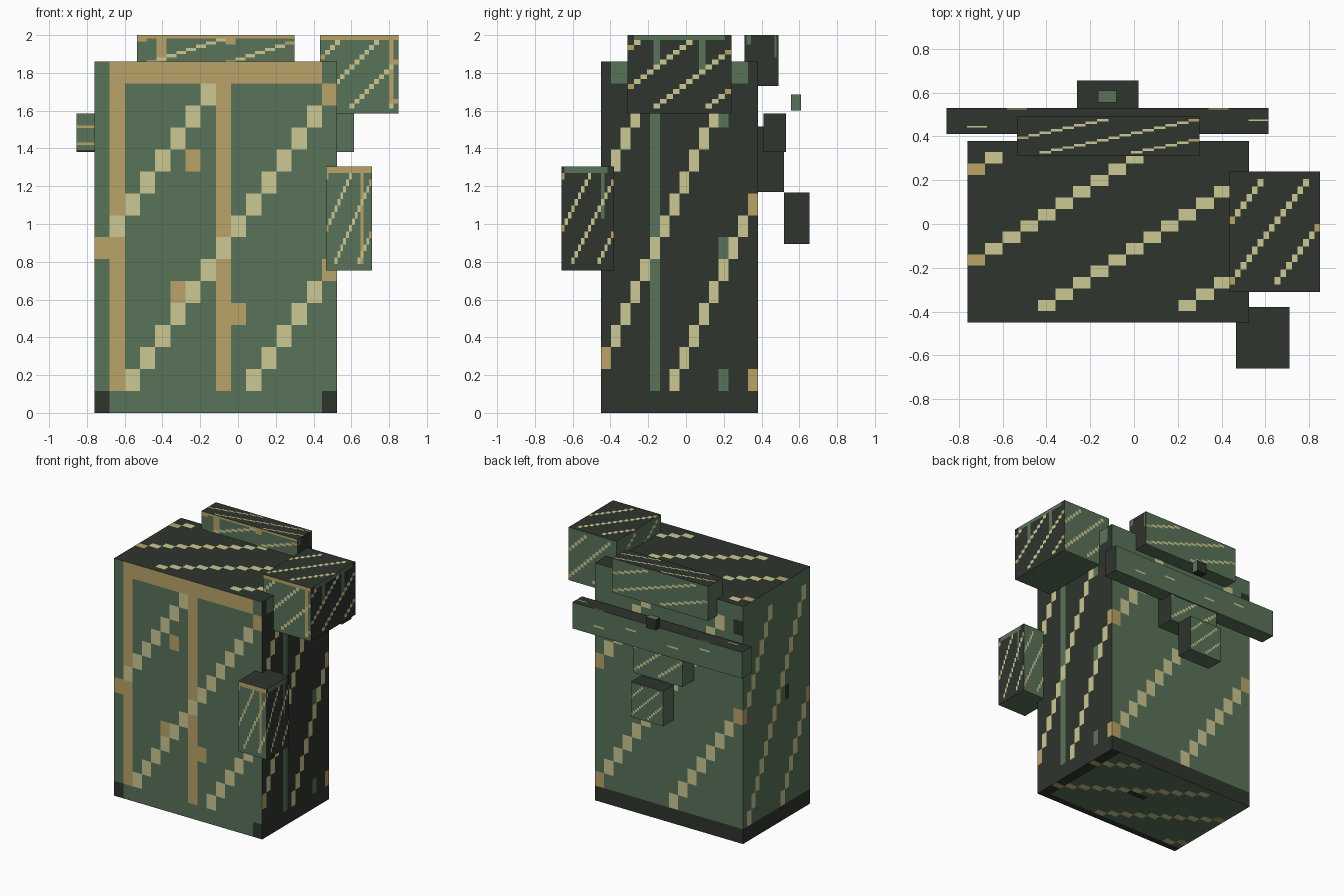
import bpy
import bmesh
from mathutils import Vector

cube = bpy.data.objects.get("Cube")
if cube:
    bpy.data.objects.remove(cube, do_unlink=True)

N = 16  # painted cells along each side of a face
GREEN, DARK, TAN, CREAM = range(4)


def linear(v):
    v /= 255
    return v / 12.92 if v <= 0.04045 else ((v + 0.055) / 1.055) ** 2.4


def make_material(name, rgb):
    m = bpy.data.materials.new(name)
    col = tuple(linear(v) for v in rgb) + (1.0,)
    m.diffuse_color = col
    m.use_nodes = True
    bsdf = m.node_tree.nodes["Principled BSDF"]
    bsdf.inputs["Base Color"].default_value = col
    bsdf.inputs["Roughness"].default_value = 0.9
    return m


MATERIALS = [
    make_material("moss_green", (90, 115, 90)),
    make_material("dark_olive", (46, 53, 45)),
    make_material("tan_trim", (186, 164, 106)),
    make_material("cream_stripe", (203, 200, 146)),
]

# Each side: corner choice (0 = min, 1 = max), across axis and up axis
SIDES = {
    "front": ((0, 0, 0), (1, 0, 0), (0, 0, 1)),
    "back": ((1, 1, 0), (-1, 0, 0), (0, 0, 1)),
    "right": ((1, 0, 0), (0, 1, 0), (0, 0, 1)),
    "left": ((0, 1, 0), (0, -1, 0), (0, 0, 1)),
    "top": ((0, 0, 1), (1, 0, 0), (0, 1, 0)),
    "bottom": ((1, 0, 0), (-1, 0, 0), (0, 1, 0)),
}
BASE = dict(front=GREEN, back=GREEN, right=DARK, left=GREEN, top=DARK, bottom=GREEN)


def cell_colour(c, r, base, stripe, patches):
    """Diagonal stripe first, then the last matching patch, then the base."""
    if stripe is not None and 0 < r < N - 1 and (c - r) % 8 == stripe:
        return TAN if c in (0, N - 1) else CREAM
    for colour, c0, c1, r0, r1 in reversed(patches):
        if c0 <= c <= c1 and r0 <= r <= r1:
            return colour
    return base


def painted_box(name, lo, hi, stripes=None, patches=None, base=BASE):
    """Box whose sides are cut into cells coloured by rule."""
    stripes, patches = stripes or {}, patches or {}
    bm = bmesh.new()
    size = Vector(hi) - Vector(lo)
    for side, (corner, across, up) in SIDES.items():
        start = Vector([(lo, hi)[k][i] for i, k in enumerate(corner)])
        u, v = Vector(across) * size, Vector(up) * size
        stripe, marks = stripes.get(side), patches.get(side, [])
        n = N if (stripe is not None or marks) else 1
        grid = [[bm.verts.new(start + u * (c / n) + v * (r / n))
                 for c in range(n + 1)] for r in range(n + 1)]
        for r in range(n):
            for c in range(n):
                f = bm.faces.new((grid[r][c], grid[r][c + 1],
                                  grid[r + 1][c + 1], grid[r + 1][c]))
                f.material_index = cell_colour(c, r, base[side], stripe, marks)
    bmesh.ops.remove_doubles(bm, verts=bm.verts, dist=1e-5)
    me = bpy.data.meshes.new(name)
    bm.to_mesh(me)
    bm.free()
    for m in MATERIALS:
        me.materials.append(m)
    ob = bpy.data.objects.new(name, me)
    bpy.context.collection.objects.link(ob)
    return ob


# Main body with trim frame, stripes and dark base edge
painted_box(
    "main_body", (-0.76, -0.45, 0), (0.525, 0.38, 1.86),
    dict(front=1, back=7, right=6, left=0, top=3, bottom=5),
    dict(
        front=[(TAN, 1, 14, 15, 15), (TAN, 1, 1, 1, 14), (TAN, 8, 8, 1, 14),
               (TAN, 6, 6, 11, 11), (TAN, 5, 5, 5, 5), (TAN, 9, 9, 4, 4),
               (DARK, 0, 0, 0, 0), (DARK, 15, 15, 0, 0)],
        right=[(GREEN, 1, 14, 15, 15), (GREEN, 5, 5, 1, 14), (GREEN, 12, 12, 1, 1),
               (GREEN, 12, 12, 7, 7), (GREEN, 12, 12, 13, 13)],
        back=[(DARK, 0, 15, 0, 0), (DARK, 15, 15, 14, 14)],
        left=[(DARK, 0, 15, 0, 0), (DARK, 10, 10, 2, 2), (DARK, 10, 10, 8, 8)],
        bottom=[(DARK, 0, 15, 0, 0), (DARK, 0, 0, 0, 15),
                (DARK, 6, 7, 8, 8), (DARK, 9, 9, 4, 4)],
    ))

# Large block on the upper left shoulder
painted_box(
    "shoulder_block", (0.435, -0.31, 1.585), (0.85, 0.24, 2.0),
    dict(front=5, right=3, top=7, back=7, left=0),
    dict(front=[(TAN, 0, 15, 15, 15), (TAN, 14, 14, 1, 14)],
         right=[(GREEN, 1, 14, 15, 15), (GREEN, 4, 4, 9, 14), (GREEN, 11, 11, 8, 14)]))

# Pouch hanging in front of the body
painted_box(
    "front_pouch", (0.465, -0.66, 0.755), (0.71, -0.38, 1.305),
    dict(front=2, right=2, back=7, left=0),
    dict(front=[(TAN, 0, 15, 15, 15), (TAN, 12, 12, 1, 14)],
         right=[(GREEN, 1, 13, 15, 15), (GREEN, 12, 12, 8, 14)]))

# Long block behind the top edge
painted_box(
    "rear_top_block", (-0.535, 0.31, 1.73), (0.30, 0.49, 2.0),
    dict(front=2, top=1, back=7),
    dict(front=[(TAN, 0, 15, 15, 15), (TAN, 2, 2, 1, 14), (TAN, 9, 9, 13, 14)],
         right=[(GREEN, 1, 2, 13, 15), (GREEN, 14, 14, 9, 15)]))

# Crossbar along the back
painted_box(
    "rear_crossbar", (-0.855, 0.41, 1.38), (0.615, 0.53, 1.585),
    None,
    dict(front=[(TAN, 0, 2, 10, 10), (TAN, 0, 2, 3, 3), (DARK, 0, 1, 0, 0)],
         top=[(TAN, 3, 3, 15, 15), (TAN, 13, 13, 15, 15), (CREAM, 1, 1, 4, 4),
              (CREAM, 15, 15, 8, 8)],
         back=[(CREAM, 2, 2, 5, 5), (CREAM, 5, 5, 9, 9), (CREAM, 9, 9, 6, 6),
               (CREAM, 12, 12, 10, 10)]))

# Stepped blocks under the crossbar
painted_box("rear_upper_step", (-0.335, 0.38, 1.17), (0.09, 0.52, 1.515), dict(back=7))
painted_box("rear_lower_step", (-0.26, 0.52, 0.893), (0.02, 0.655, 1.168), dict(back=7))

# Small knob above the crossbar
painted_box("rear_knob", (-0.165, 0.555, 1.602), (-0.08, 0.61, 1.685),
            base=dict(front=DARK, back=DARK, right=GREEN, left=DARK, top=GREEN, bottom=DARK))
